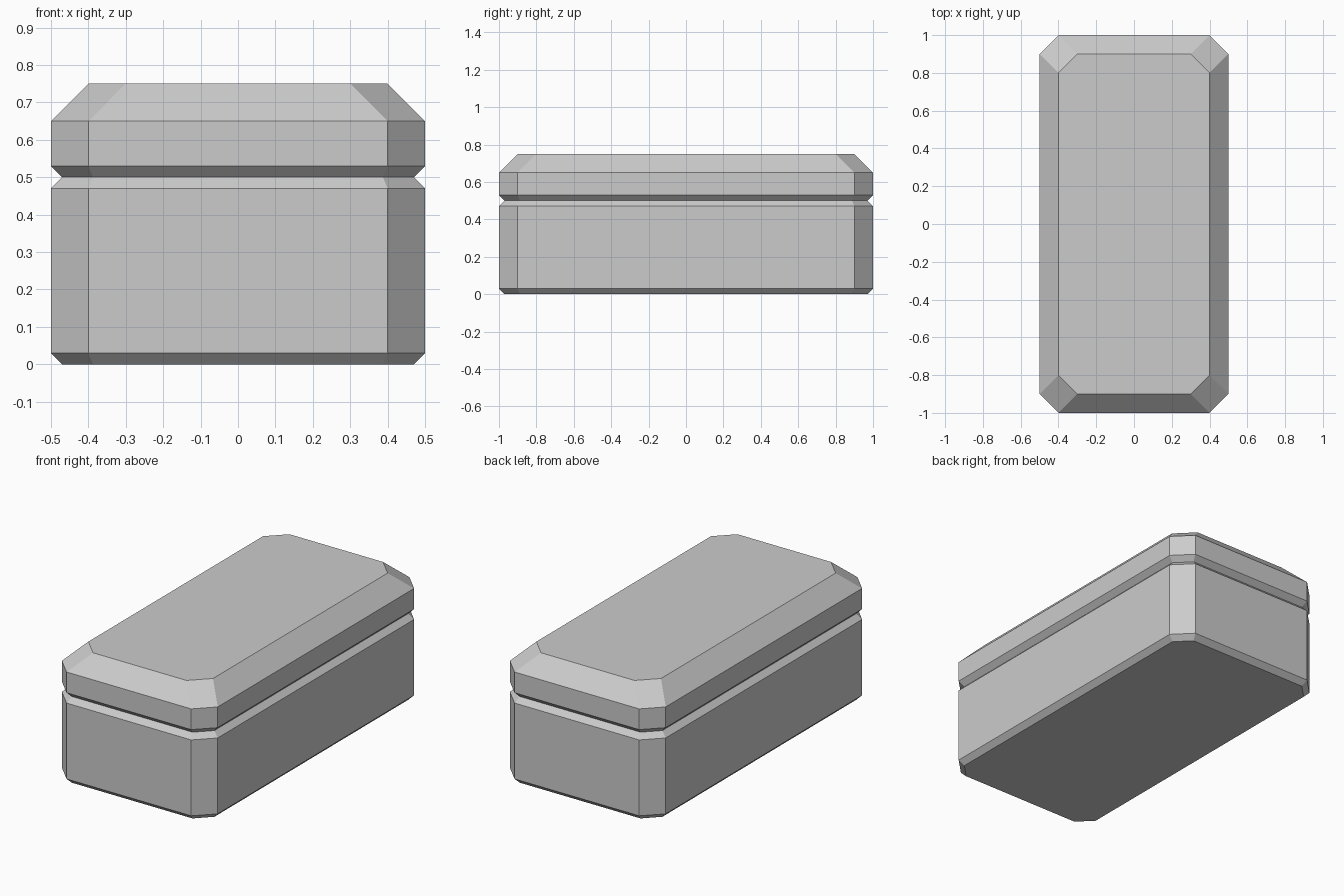
import bpy
import bmesh

if "Cube" in bpy.data.objects:
    bpy.data.objects.remove(bpy.data.objects["Cube"])

HALF_X, HALF_Y, CORNER = 0.5, 1.0, 0.1
EDGE = 0.03                                # small edge bevel
EDGE_CORNER = CORNER - EDGE * (2 - 2 ** 0.5)  # corner cut after an even inset


def octagon(inset, cut):
    """Rectangle outline with cut corners, counter-clockwise."""
    x, y = HALF_X - inset, HALF_Y - inset
    return [(x, cut - y), (x, y - cut), (x - cut, y), (cut - x, y),
            (-x, y - cut), (-x, cut - y), (cut - x, -y), (x - cut, -y)]


def stacked_block(name, levels):
    """Closed block lofted through (z, inset, corner cut) levels."""
    bm = bmesh.new()
    rings = [[bm.verts.new((x, y, z)) for x, y in octagon(inset, cut)]
             for z, inset, cut in levels]
    for low, high in zip(rings, rings[1:]):
        for i in range(8):
            j = (i + 1) % 8
            bm.faces.new((low[i], low[j], high[j], high[i]))
    bm.faces.new(rings[0][::-1])
    bm.faces.new(rings[-1])
    mesh = bpy.data.meshes.new(name)
    bm.to_mesh(mesh)
    bm.free()
    obj = bpy.data.objects.new(name, mesh)
    bpy.context.collection.objects.link(obj)
    return obj


# Lower box with small bevels at both rims
stacked_block("box_body", [(0.0, EDGE, EDGE_CORNER), (0.03, 0, CORNER),
                           (0.47, 0, CORNER), (0.5, EDGE, EDGE_CORNER)])

# Lid with a small lower bevel and a wide sloped top edge
stacked_block("box_lid", [(0.5, EDGE, EDGE_CORNER), (0.53, 0, CORNER),
                          (0.65, 0, CORNER), (0.75, 0.1, CORNER)])
